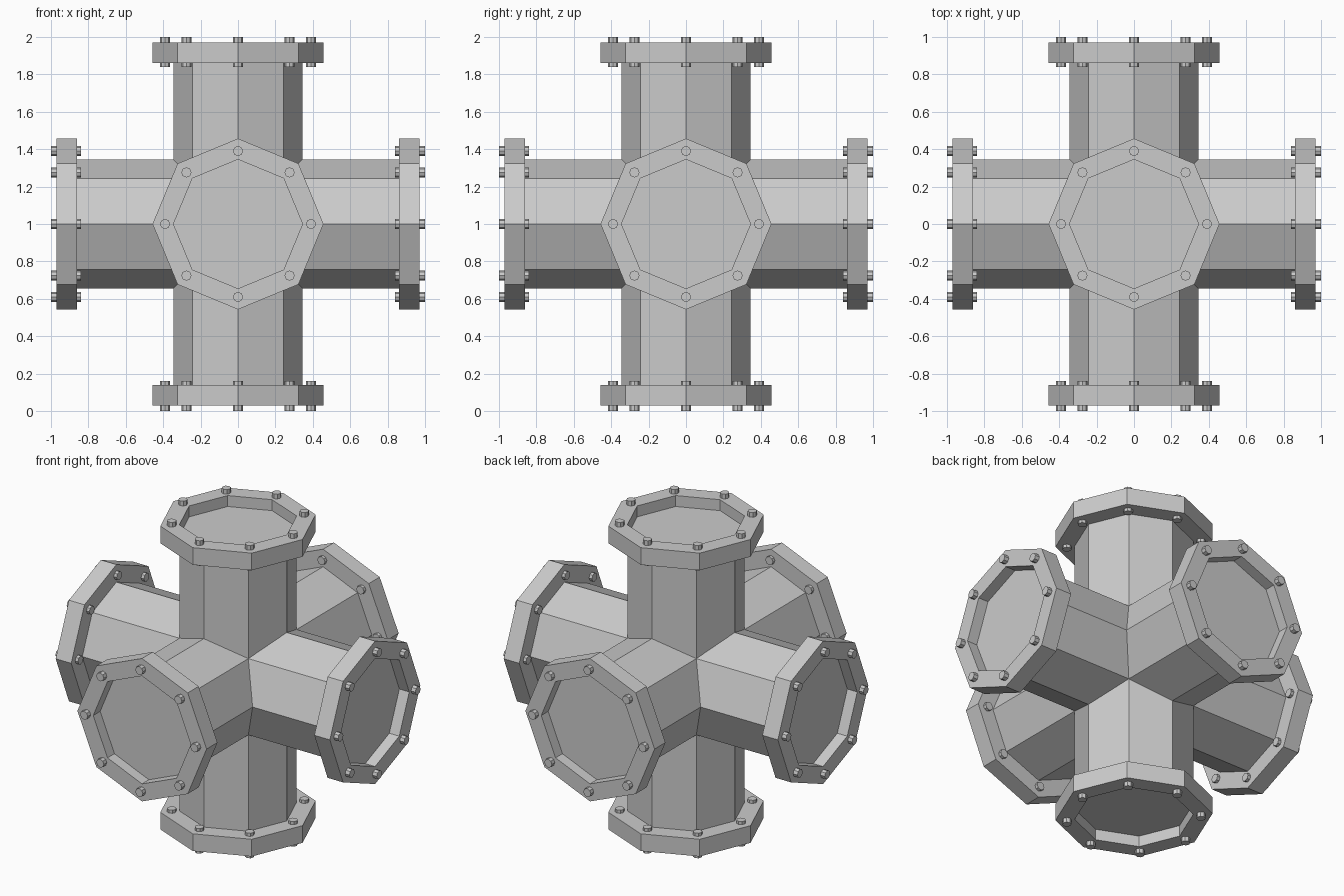
import bpy, bmesh
from math import pi, cos, sin
from mathutils import Matrix, Vector

if "Cube" in bpy.data.objects:
    bpy.data.objects.remove(bpy.data.objects["Cube"])

CENTRE = Matrix.Translation((0, 0, 1))
PIPE_R, FLANGE_R, BOLT_RING = 0.345, 0.457, 0.39
FLANGE_IN, FLANGE_OUT = 0.86, 0.97


def make_object(name, bm, matrix):
    bmesh.ops.recalc_face_normals(bm, faces=bm.faces)
    mesh = bpy.data.meshes.new(name)
    bm.to_mesh(mesh)
    bm.free()
    mesh.transform(matrix)
    obj = bpy.data.objects.new(name, mesh)
    bpy.context.collection.objects.link(obj)
    return obj


def prism(bm, radius, z0, z1, x=0, y=0):
    ring = [(x + radius * cos(i * pi / 4), y + radius * sin(i * pi / 4)) for i in range(8)]
    lo = [bm.verts.new((*p, z0)) for p in ring]
    hi = [bm.verts.new((*p, z1)) for p in ring]
    bm.faces.new(lo)
    bm.faces.new(hi)
    for i in range(8):
        j = (i + 1) % 8
        bm.faces.new((lo[i], lo[j], hi[j], hi[i]))


def flange_ring(bm):
    # Rectangular section swept around eight corners
    section = [(PIPE_R, FLANGE_IN), (FLANGE_R, FLANGE_IN),
               (FLANGE_R, FLANGE_OUT), (PIPE_R, FLANGE_OUT)]
    loops = [[bm.verts.new((r * cos(i * pi / 4), r * sin(i * pi / 4), z))
              for r, z in section] for i in range(8)]
    for i in range(8):
        a, b = loops[i], loops[(i + 1) % 8]
        for k in range(4):
            m = (k + 1) % 4
            bm.faces.new((a[k], b[k], b[m], a[m]))


# Three crossing octagonal pipes, closed just inside the flange mouths
pipes = []
for name, rot in (("pipe_body", Matrix()),
                  ("pipe_x", Matrix.Rotation(pi / 2, 4, 'Y')),
                  ("pipe_y", Matrix.Rotation(pi / 2, 4, 'X'))):
    bm = bmesh.new()
    prism(bm, PIPE_R, -0.9, 0.9)
    pipes.append(make_object(name, bm, CENTRE @ rot))
body = pipes[0]
for other in pipes[1:]:
    mod = body.modifiers.new("join", 'BOOLEAN')
    mod.operation = 'UNION'
    mod.solver = 'EXACT'
    mod.object = other
bpy.context.view_layer.objects.active = body
for mod in list(body.modifiers):
    bpy.ops.object.modifier_apply(modifier=mod.name)
for other in pipes[1:]:
    bpy.data.objects.remove(other)

# A flange with eight through bolts on each of the six ends
ends = {"top": ('X', 0), "bottom": ('X', pi), "front": ('X', pi / 2),
        "back": ('X', -pi / 2), "right": ('Y', pi / 2), "left": ('Y', -pi / 2)}
for side, (axis, angle) in ends.items():
    place = CENTRE @ Matrix.Rotation(angle, 4, axis)
    bm = bmesh.new()
    flange_ring(bm)
    make_object("flange_" + side, bm, place)
    bm = bmesh.new()
    for i in range(8):
        a = i * pi / 4
        prism(bm, 0.027, 0.84, 1.0, BOLT_RING * cos(a), BOLT_RING * sin(a))
    make_object("bolts_" + side, bm, place)
